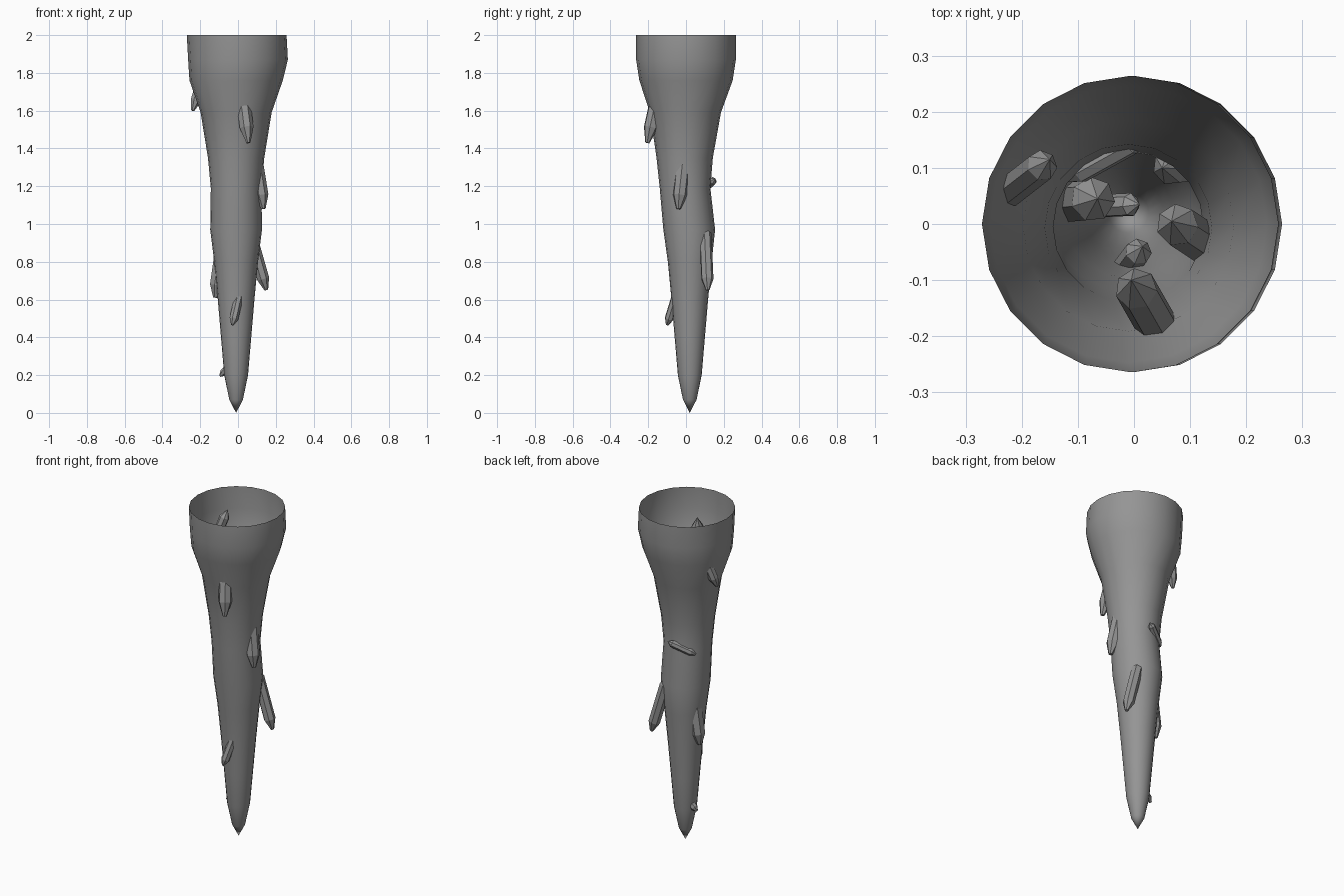
import bpy
import bmesh
import math
from mathutils import Vector

# Remove the default cube only
default_cube = bpy.data.objects.get("Cube")
if default_cube:
    bpy.data.objects.remove(default_cube, do_unlink=True)


def make_material(name, colour):
    material = bpy.data.materials.new(name)
    material.use_nodes = True
    material.diffuse_color = colour
    shader = material.node_tree.nodes["Principled BSDF"]
    shader.inputs["Base Color"].default_value = colour
    shader.inputs["Roughness"].default_value = 0.8
    return material


def add_ring(bm, centre, radius, sides, across, along):
    """Add a ring of vertices in the plane spanned by two unit vectors."""
    ring = []
    for i in range(sides):
        angle = 2 * math.pi * i / sides
        offset = across * math.cos(angle) + along * math.sin(angle)
        ring.append(bm.verts.new(centre + offset * radius))
    return ring


def bridge(bm, lower, upper):
    """Join two rings with quads."""
    count = len(lower)
    for i in range(count):
        j = (i + 1) % count
        bm.faces.new((lower[i], lower[j], upper[j], upper[i]))


def close_to_point(bm, ring, point):
    """Close a ring with a fan of triangles."""
    tip = bm.verts.new(point)
    for i in range(len(ring)):
        bm.faces.new((ring[i], ring[(i + 1) % len(ring)], tip))


def finish(bm, name, material):
    bmesh.ops.recalc_face_normals(bm, faces=bm.faces[:])
    mesh = bpy.data.meshes.new(name)
    bm.to_mesh(mesh)
    bm.free()
    mesh.materials.append(material)
    obj = bpy.data.objects.new(name, mesh)
    bpy.context.collection.objects.link(obj)
    return obj


def build_shaft(name, rings, tip, sides, material):
    """Hollow, slightly wandering tapered tube with a pointed lower end."""
    bm = bmesh.new()
    x_axis, y_axis = Vector((1, 0, 0)), Vector((0, 1, 0))
    previous = None
    for height, x, y, radius in rings:
        ring = add_ring(bm, Vector((x, y, height)), radius, sides, x_axis, y_axis)
        if previous:
            bridge(bm, previous, ring)
        else:
            close_to_point(bm, ring, tip)
        previous = ring
    return finish(bm, name, material)


def build_crystal(name, low, high, radius, material, sides=7):
    """Faceted prism with a blunt lower end and a pointed upper end."""
    low, high = Vector(low), Vector(high)
    axis = (high - low).normalized()
    across = axis.orthogonal().normalized()
    along = axis.cross(across)
    bm = bmesh.new()
    previous = None
    for share, scale in ((0, 0.3), (0.17, 1), (0.85, 1)):
        ring = add_ring(bm, low.lerp(high, share), radius * scale, sides, across, along)
        if previous:
            bridge(bm, previous, ring)
        else:
            bm.faces.new(ring)
        previous = ring
    close_to_point(bm, previous, high)
    return finish(bm, name, material)


stone = make_material("grey stone", (0.3, 0.3, 0.3, 1))

# Shaft rings from the bottom up: height, centre x, centre y, radius
shaft_rings = (
    (0.07, -0.01, 0.02, 0.036),
    (0.2, -0.01, 0.02, 0.063),
    (0.4, -0.01, 0.02, 0.08),
    (0.6, -0.01, 0.02, 0.097),
    (0.8, -0.01, 0.02, 0.116),
    (0.97, -0.01, 0.017, 0.137),
    (1.19, -0.01, -0.005, 0.134),
    (1.35, -0.01, -0.007, 0.149),
    (1.59, -0.01, -0.003, 0.188),
    (1.76, -0.01, 0, 0.247),
    (1.87, 0, 0, 0.264),
    (2, -0.007, 0, 0.264),
)
shaft = build_shaft("shaft", shaft_rings, (-0.01, 0.02, 0), 20, stone)
bpy.ops.object.select_all(action="DESELECT")
shaft.select_set(True)
bpy.context.view_layer.objects.active = shaft
bpy.ops.object.shade_smooth_by_angle(angle=math.radians(22))

# Crystals piercing the wall: lower outer end, upper inner end, radius
crystals = {
    "upper_front": ((0.055, -0.205, 1.43), (-0.005, -0.1, 1.9), 0.038),
    "upper_right": ((-0.24, 0.045, 1.6), (-0.15, 0.115, 1.9), 0.028),
    "middle_left": ((0.135, -0.04, 1.08), (0.067, 0.005, 1.5), 0.038),
    "lower_left": ((0.15, 0.115, 0.65), (0.05, 0.1, 1), 0.033),
    "middle_back": ((-0.12, 0.08, 1.17), (0.015, 0.155, 1.24), 0.021),
    "lower_right": ((-0.12, 0.04, 0.61), (-0.065, 0.045, 1), 0.04),
    "lower_front": ((-0.03, -0.1, 0.465), (0.015, -0.04, 0.66), 0.024),
    "bottom_right": ((-0.095, 0.03, 0.195), (0.01, 0.035, 0.3), 0.021),
}
for place, (low, high, radius) in crystals.items():
    build_crystal(place + "_crystal", low, high, radius, stone)
